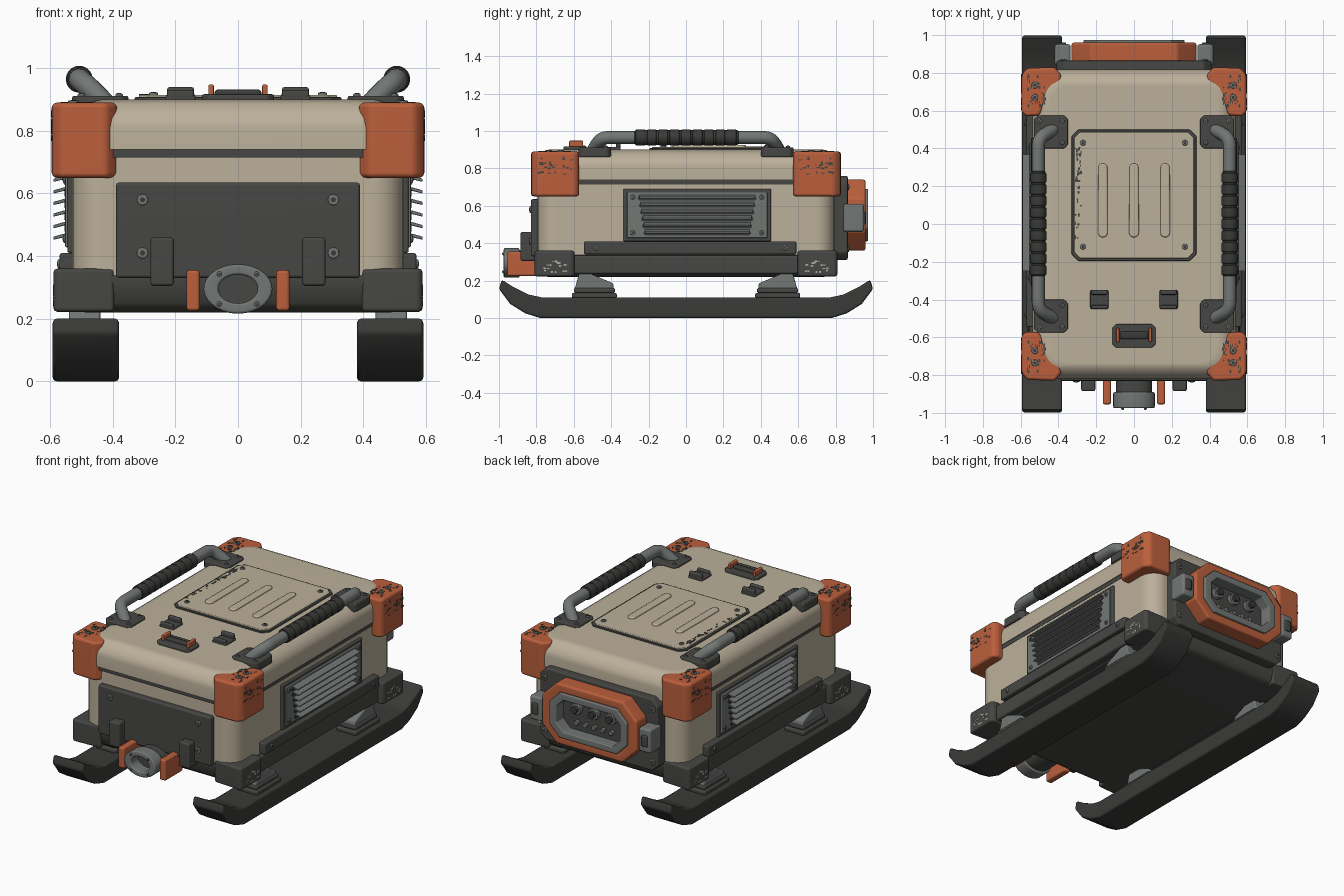
import bpy, bmesh, math, random
from mathutils import Vector

random.seed(4)
cube = bpy.data.objects.get("Cube")
if cube:
    bpy.data.objects.remove(cube)


def material(name, rgb):
    m = bpy.data.materials.new(name)
    m.use_nodes = True
    m.diffuse_color = (*rgb, 1)
    m.node_tree.nodes["Principled BSDF"].inputs["Base Color"].default_value = (*rgb, 1)
    return m


TAN = material("tan paint", (0.5, 0.435, 0.325))
ORANGE = material("orange paint", (0.5, 0.115, 0.045))
DARK = material("dark grey", (0.062, 0.064, 0.058))
RUBBER = material("black rubber", (0.042, 0.043, 0.04))
STEEL = material("mid grey steel", (0.17, 0.185, 0.175))
CHIP = material("light grey chips", (0.42, 0.42, 0.38))


# ---- helpers ----
def place(axis, p, q, t):
    return {"x": (t, p, q), "y": (p, t, q), "z": (p, q, t)}[axis]


def skin(bm, rings, closed=False):
    vs = [[bm.verts.new(c) for c in ring] for ring in rings]
    n = len(vs[0])
    pairs = list(zip(vs, vs[1:])) + ([(vs[-1], vs[0])] if closed else [])
    for a, b in pairs:
        for i in range(n):
            j = (i + 1) % n
            bm.faces.new((a[i], a[j], b[j], b[i]))
    if not closed:
        bm.faces.new(vs[0])
        bm.faces.new(vs[-1])


def prism(bm, pts, axis, a, b):
    skin(bm, [[place(axis, p, q, t) for p, q in pts] for t in (a, b)])


def frame(bm, outer, inner, axis, a, b):
    skin(bm, [[place(axis, p, q, t) for p, q in pts]
              for pts, t in ((outer, a), (outer, b), (inner, b), (inner, a))], True)


def box(bm, x, y, z):
    prism(bm, [(x[0], y[0]), (x[1], y[0]), (x[1], y[1]), (x[0], y[1])], "z", *z)


def ellipse(p, q, rp, rq, n=20):
    return [(p + rp * math.cos(2 * math.pi * i / n), q + rq * math.sin(2 * math.pi * i / n)) for i in range(n)]


def octagon(p0, p1, q0, q1, c):
    return [(p0 + c, q0), (p1 - c, q0), (p1, q0 + c), (p1, q1 - c),
            (p1 - c, q1), (p0 + c, q1), (p0, q1 - c), (p0, q0 + c)]


def rounded(hx, hy, r, n=5):
    pts = []
    for k, (sx, sy) in enumerate(((1, 1), (-1, 1), (-1, -1), (1, -1))):
        for i in range(n + 1):
            a = math.pi / 2 * (k + i / n)
            pts.append((sx * (hx - r) + r * math.cos(a), sy * (hy - r) + r * math.sin(a)))
    return pts


def loft(bm, levels):
    skin(bm, [[(p, q, z) for p, q in rounded(hx, hy, r)] for z, hx, hy, r in levels])


def add_modifiers(ob, mirror):
    if mirror:
        m = ob.modifiers.new("Mirror", "MIRROR")
        m.use_axis = ("x" in mirror, "y" in mirror, False)
        m.use_mirror_merge = False


def finish(bm, name, mat, bevel=0.0, mirror="", seg=2):
    bmesh.ops.recalc_face_normals(bm, faces=bm.faces)
    if bevel:
        edges = [e for e in bm.edges if e.calc_face_angle(0) > math.radians(32)]
        bmesh.ops.bevel(bm, geom=edges, offset=bevel, segments=seg, profile=0.5, affect="EDGES", clamp_overlap=True)
    for f in bm.faces:
        f.smooth = True
    for e in bm.edges:
        e.smooth = e.calc_face_angle(0) < math.radians(48)
    me = bpy.data.meshes.new(name)
    bm.to_mesh(me)
    bm.free()
    me.materials.append(mat)
    ob = bpy.data.objects.new(name, me)
    bpy.context.collection.objects.link(ob)
    ob.modifiers.new("Weighted", "WEIGHTED_NORMAL").keep_sharp = True
    add_modifiers(ob, mirror)
    return ob


def make(name, mat, build, *args, bevel=0.0, mirror="", seg=2):
    bm = bmesh.new()
    build(bm, *args)
    return finish(bm, name, mat, bevel, mirror, seg)


def bolts(name, axis, spots, t, r=0.018, mirror="x"):
    """Round heads with a dark socket, standing out along the axis."""
    out = 1 if t > 0 else -1
    heads, sockets = bmesh.new(), bmesh.new()
    for p, q in spots:
        prism(heads, ellipse(p, q, r, r, 12), axis, t - 0.01 * out, t + 0.007 * out)
        prism(sockets, ellipse(p, q, r * .5, r * .5, 6), axis, t, t + 0.009 * out)
    finish(heads, name, STEEL, 0.003, mirror, 1)
    finish(sockets, name + "_sockets", RUBBER, 0, mirror)


def flecks(name, mat, axis, p, q, t, count, mirror=""):
    """Thin irregular paint chips on a flat face."""
    bm = bmesh.new()
    for _ in range(count):
        c = random.uniform(*p), random.uniform(*q)
        w, h = random.uniform(.004, .013), random.uniform(.003, .007)
        prism(bm, ellipse(*c, w if axis == "x" else h, h if axis == "x" else w, 5), axis, t - .002, t + .002)
    finish(bm, name, mat, 0, mirror)


# ---- hull ----
make("base_tray", DARK, loft, [(.22, .49, .74, .08), (.25, .52, .785, .1), (.33, .53, .8, .1), (.35, .52, .79, .1)])
make("body", TAN, loft, [(.34, .53, .795, .1), (.72, .53, .795, .1)])
make("lid_seal", DARK, loft, [(.715, .532, .806, .1), (.745, .532, .806, .1)])
make("lid", TAN, loft, [(.74, .537, .817, .1), (.81, .537, .817, .1), (.84, .53, .81, .1), (.868, .51, .79, .1),
                        (.888, .48, .765, .1), (.9, .44, .735, .1)])

# ---- corner bumpers ----
CORNER = [(.385, .79), (.42, .83), (.565, .825), (.595, .79), (.595, .59), (.57, .57), (.5, .575), (.465, .66), (.39, .74)]
make("upper_bumper", ORANGE, prism, CORNER, "z", .65, .89, bevel=.024, mirror="xy", seg=3)
make("lower_bumper", DARK, prism, [(.395, .8), (.58, .81), (.59, .79), (.59, .61), (.57, .595), (.48, .6), (.4, .7)],
     "z", .222, .36, bevel=.02, mirror="xy")
bolts("bumper_bolt", "z", [(.525, .735), (.525, .67)], .89, mirror="xy")
flecks("bumper_top_chips", DARK, "z", (.47, .57), (.61, .79), .89, 28, "xy")
flecks("bumper_side_chips", DARK, "x", (.61, .79), (.77, .86), .595, 26, "xy")
flecks("lower_bumper_chips", CHIP, "x", (.63, .77), (.24, .31), .589, 16, "xy")

# ---- skis and mounts ----
half = [(.78, 0), (.86, .025), (.94, .075), (1, .155), (.985, .205), (.93, .17), (.84, .125), (.77, .11)]
ski = half + [(-y, z) for y, z in reversed(half)]
make("ski", RUBBER, prism, ski, "x", .38, .592, bevel=.012, mirror="x")
make("ski_pad", DARK, box, (.42, .56), (.37, .61), (.105, .134), bevel=.008, mirror="xy")
make("ski_pad_upper", DARK, box, (.43, .55), (.38, .6), (.134, .16), bevel=.008, mirror="xy")
make("ski_strut", STEEL, prism, [(.385, .155), (.595, .155), (.57, .245), (.54, .25), (.39, .185)],
     "x", .44, .54, bevel=.008, mirror="xy")

# ---- side rails and vents ----
make("side_rail", DARK, box, (.5, .57), (-.545, .59), (.34, .41), bevel=.008, mirror="x")
make("lower_side_rail", DARK, box, (.5, .555), (-.62, .62), (.235, .335), bevel=.012, mirror="x")
bolts("rail_bolt", "x", [(-.48, .375), (.53, .375)], .57, .014)
make("vent_surround", DARK, box, (.52, .545), (-.335, .455), (.41, .69), bevel=.006, mirror="x")
make("vent_panel", STEEL, box, (.53, .552), (-.315, .435), (.428, .672), bevel=.005, mirror="x")
bolts("vent_bolt", "x", [(y, z) for y in (-.285, .405) for z in (.455, .645)], .552, .013)
slats, slots = bmesh.new(), bmesh.new()
for i in range(6):
    z, trim = .452 + .037 * i, .006 * (5 - i)
    y0, y1 = -.25 + trim, .37 - trim
    prism(slats, [(.54, z + .012), (.59, z), (.59, z + .01), (.54, z + .024)], "y", y0, y1)
    prism(slots, octagon(y0 - .008, y1 + .008, z - .01, z + .014, .008), "x", .545, .555)
finish(slats, "vent_slats", STEEL, .002, "x", 1)
finish(slots, "vent_slots", RUBBER, 0, "x")

# ---- carry handles ----
cu = bpy.data.curves.new("carry_handle", "CURVE")
cu.dimensions, cu.bevel_depth, cu.bevel_resolution, cu.use_fill_caps = "3D", .035, 4, True
bend = [(.425, .5, .885), (.455, .485, .92), (.507, .45, .965), (.507, .36, .965), (.507, .2, .965)]
path = bend + [(x, -y, z) for x, y, z in reversed(bend)]
sp = cu.splines.new("NURBS")
sp.points.add(len(path) - 1)
for pt, c in zip(sp.points, path):
    pt.co = (*c, 1)
sp.order_u, sp.use_endpoint_u, sp.resolution_u = 3, True, 6
cu.materials.append(STEEL)
handle = bpy.data.objects.new("carry_handle", cu)
bpy.context.collection.objects.link(handle)
add_modifiers(handle, "x")
bm = bmesh.new()
prism(bm, ellipse(.507, .965, .039, .039), "y", -.275, .28)
for i in range(9):
    y = -.27 + i * .061
    prism(bm, ellipse(.507, .965, .043, .043), "y", y, y + .052)
finish(bm, "handle_grip", RUBBER, .004, "x", 1)
make("handle_foot", DARK, prism, octagon(.35, .53, .4, .575, .02), "z", .86, .912, bevel=.006, mirror="xy")
bolts("handle_foot_bolt", "z", [(.38, .43), (.38, .545), (.5, .545)], .912, .012, "xy")

# ---- top hatch and fittings ----
make("hatch_gasket", DARK, prism, octagon(-.33, .33, -.195, .5, .035), "z", .89, .908, bevel=.004)
make("hatch", TAN, prism, octagon(-.317, .317, -.182, .487, .032), "z", .89, .915, bevel=.005)
bm = bmesh.new()
for x in (-.165, 0, .165):
    ends = [(x + p, q + (.295 if q > 1e-6 else -.045)) for p, q in ellipse(0, 0, .026, .026, 16)]
    prism(bm, ends, "z", .9, .926)
finish(bm, "hatch_ribs", TAN, .008)
bolts("hatch_bolt", "z", [(.27, .43), (.27, -.12)], .915, .015)
flecks("hatch_wear", DARK, "z", (-.312, -.28), (-.08, .42), .915, 40)
make("cable_clip_base", DARK, box, (.135, .232), (-.45, -.35), (.89, .915), bevel=.008, mirror="x")
make("cable_clip_lip", DARK, box, (.14, .227), (-.375, -.35), (.9, .94), bevel=.008, mirror="x")
make("cable_clip_front", DARK, box, (.14, .227), (-.45, -.43), (.9, .93), bevel=.007, mirror="x")
make("latch_base", DARK, prism, octagon(-.115, .115, -.655, -.53, .02), "z", .89, .917, bevel=.006)
make("latch_bar", RUBBER, box, (-.075, .075), (-.61, -.57), (.9, .932), bevel=.01)
make("latch_cheek", ORANGE, box, (.077, .095), (-.625, -.55), (.9, .948), bevel=.005, mirror="x")

# ---- front plate and tow ring ----
make("front_plate", DARK, box, (-.39, .39), (-.83, -.77), (.33, .635), bevel=.01)
bolts("front_bolt", "y", [(.305, .58), (.305, .41)], -.83)
make("front_tab", DARK, box, (.205, .28), (-.885, -.8), (.305, .46), bevel=.01, mirror="x")
make("tow_bracket", ORANGE, box, (.122, .165), (-.955, -.78), (.225, .355), bevel=.01, mirror="x")
make("tow_hub", DARK, prism, ellipse(0, .295, .095, .065, 24), "y", -.9, -.76)
make("tow_ring", STEEL, frame, ellipse(0, .295, .11, .079, 28), ellipse(0, .295, .063, .046, 28),
     "y", -.975, -.89, bevel=.008)
bolts("tow_ring_bolt", "y", [(.06, .343), (.06, .247)], -.975, .008)

# ---- rear control panel ----
make("rear_plate", DARK, prism, octagon(-.41, .41, .31, .76, .04), "y", .77, .865, bevel=.01)
bolts("rear_bolt", "y", [(.375, .7), (.375, .37)], .865)
make("panel_guard", ORANGE, frame, octagon(-.33, .33, .36, .74, .1), octagon(-.262, .262, .415, .685, .07),
     "y", .85, .96, bevel=.012)
make("panel_bezel", STEEL, frame, octagon(-.268, .268, .41, .69, .07), octagon(-.22, .22, .45, .65, .05),
     "y", .86, .974, bevel=.006)
make("panel_face", DARK, prism, octagon(-.23, .23, .44, .66, .05), "y", .86, .9)
make("panel_latch", STEEL, box, (.335, .42), (.84, .952), (.46, .61), bevel=.014, mirror="x")
make("panel_latch_pin", DARK, box, (.36, .4), (.84, .962), (.5, .57), bevel=.006, mirror="x")
knobs, caps, buttons = bmesh.new(), bmesh.new(), bmesh.new()
for x in (-.12, 0, .12):
    prism(knobs, ellipse(x, .59, .036, .036, 16), "y", .89, .925)
    prism(caps, ellipse(x, .59, .022, .022, 12), "y", .89, .945)
for i in range(5):
    prism(buttons, ellipse(-.12 + .06 * i, .5, .015, .015, 12), "y", .89, .92)
finish(knobs, "panel_knobs", STEEL, .004)
finish(caps, "panel_knob_caps", RUBBER, .003)
finish(buttons, "panel_buttons", STEEL, .003)
